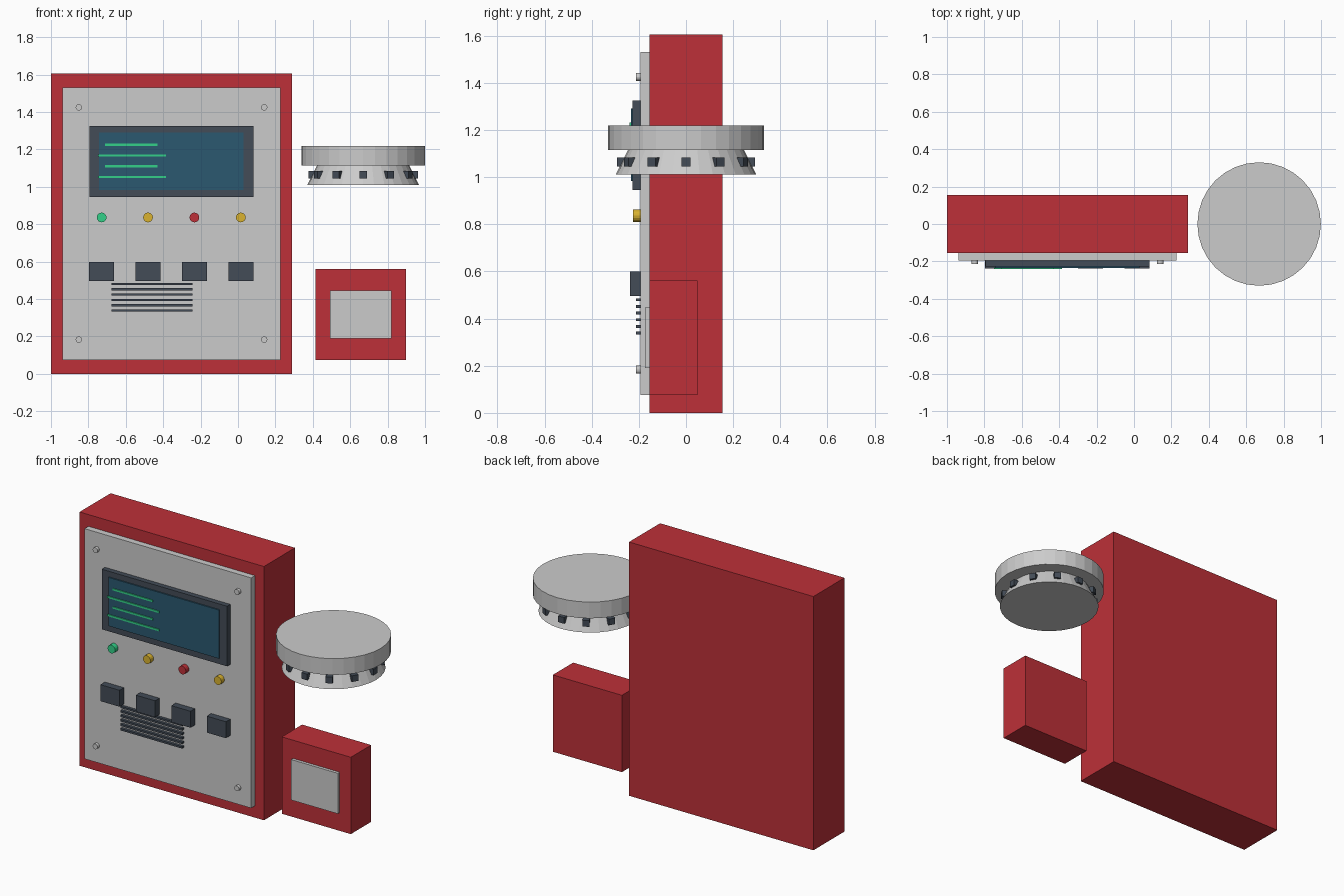
import bpy, math
from mathutils import Vector

if "Cube" in bpy.data.objects:
    bpy.data.objects.remove(bpy.data.objects["Cube"])


def material(name, rgb):
    m = bpy.data.materials.new(name)
    m.diffuse_color = (*rgb, 1)
    m.use_nodes = True
    m.node_tree.nodes["Principled BSDF"].inputs["Base Color"].default_value = m.diffuse_color
    return m


RED = material("red", (0.51, 0.03, 0.04))
DARK = material("dark_slate", (0.056, 0.072, 0.095))
BLUE = material("screen_blue", (0.024, 0.098, 0.162))
GREEN = material("green", (0.033, 0.63, 0.25))
YELLOW = material("yellow", (0.7, 0.45, 0.03))


def finish(name, mat):
    ob = bpy.context.object
    ob.name = name
    if mat:
        ob.data.materials.append(mat)
    return ob


def box(name, x, y, z, mat=None):
    """Box from (min, max) pairs."""
    lo, hi = Vector((x[0], y[0], z[0])), Vector((x[1], y[1], z[1]))
    bpy.ops.mesh.primitive_cube_add(size=1, location=(lo + hi) / 2)
    ob = finish(name, mat)
    ob.scale = hi - lo
    return ob


def stud(name, x, z, r, y, mat=None):
    """Short cylinder facing the front."""
    bpy.ops.mesh.primitive_cylinder_add(
        vertices=16, radius=r, depth=y[1] - y[0],
        location=(x, sum(y) / 2, z), rotation=(math.pi / 2, 0, 0))
    return finish(name, mat)


# Main cabinet and front panel
box("cabinet", (-1, 0.29), (-0.155, 0.155), (0, 1.605), RED)
box("front_panel", (-0.938, 0.227), (-0.194, -0.155), (0.075, 1.531))
for x in (-0.851, 0.14):
    for z in (0.183, 1.425):
        stud("panel_bolt", x, z, 0.017, (-0.213, -0.192))

# Display with readout lines
box("screen_bezel", (-0.795, 0.082), (-0.226, -0.192), (0.945, 1.325), DARK)
box("screen", (-0.743, 0.03), (-0.234, -0.224), (0.983, 1.29), BLUE)
for i in range(4):
    z = 1.225 - i * 0.0575
    x = (-0.748, -0.385) if i % 2 else (-0.71, -0.43)
    box("readout_line", x, (-0.24, -0.232), (z - 0.006, z + 0.006), GREEN)

# Indicator lights with push buttons below
for i, mat in enumerate((GREEN, YELLOW, RED, YELLOW)):
    x = -0.729 + i * 0.248
    stud("indicator_light", x, 0.836, 0.026, (-0.225, -0.192), mat)
    box("push_button", (x - 0.067, x + 0.067), (-0.238, -0.192), (0.495, 0.599), DARK)

# Speaker slats
for i in range(6):
    z = 0.48 - i * 0.0283
    box("speaker_slat", (-0.675, -0.243), (-0.212, -0.192), (z - 0.006, z + 0.006), DARK)

# Small call box
box("call_box", (0.415, 0.898), (-0.155, 0.048), (0.075, 0.561), RED)
box("call_box_plate", (0.493, 0.82), (-0.174, -0.155), (0.19, 0.446))

# Detector: mounting disc, flared body, ring of vents
cx = 0.669
bpy.ops.mesh.primitive_cylinder_add(vertices=32, radius=0.33, depth=0.103,
                                    location=(cx, 0, 1.1665))
finish("detector_base", None)
bpy.ops.mesh.primitive_cone_add(vertices=32, radius1=0.298, radius2=0.245, depth=0.106,
                                location=(cx, 0, 1.063))
finish("detector_body", None)
for i in range(12):
    a = i * math.tau / 12
    bpy.ops.mesh.primitive_cube_add(
        size=1, location=(cx + 0.275 * math.cos(a), 0.275 * math.sin(a), 1.064),
        rotation=(0, 0, a))
    finish("detector_vent", DARK).scale = (0.036, 0.04, 0.039)
